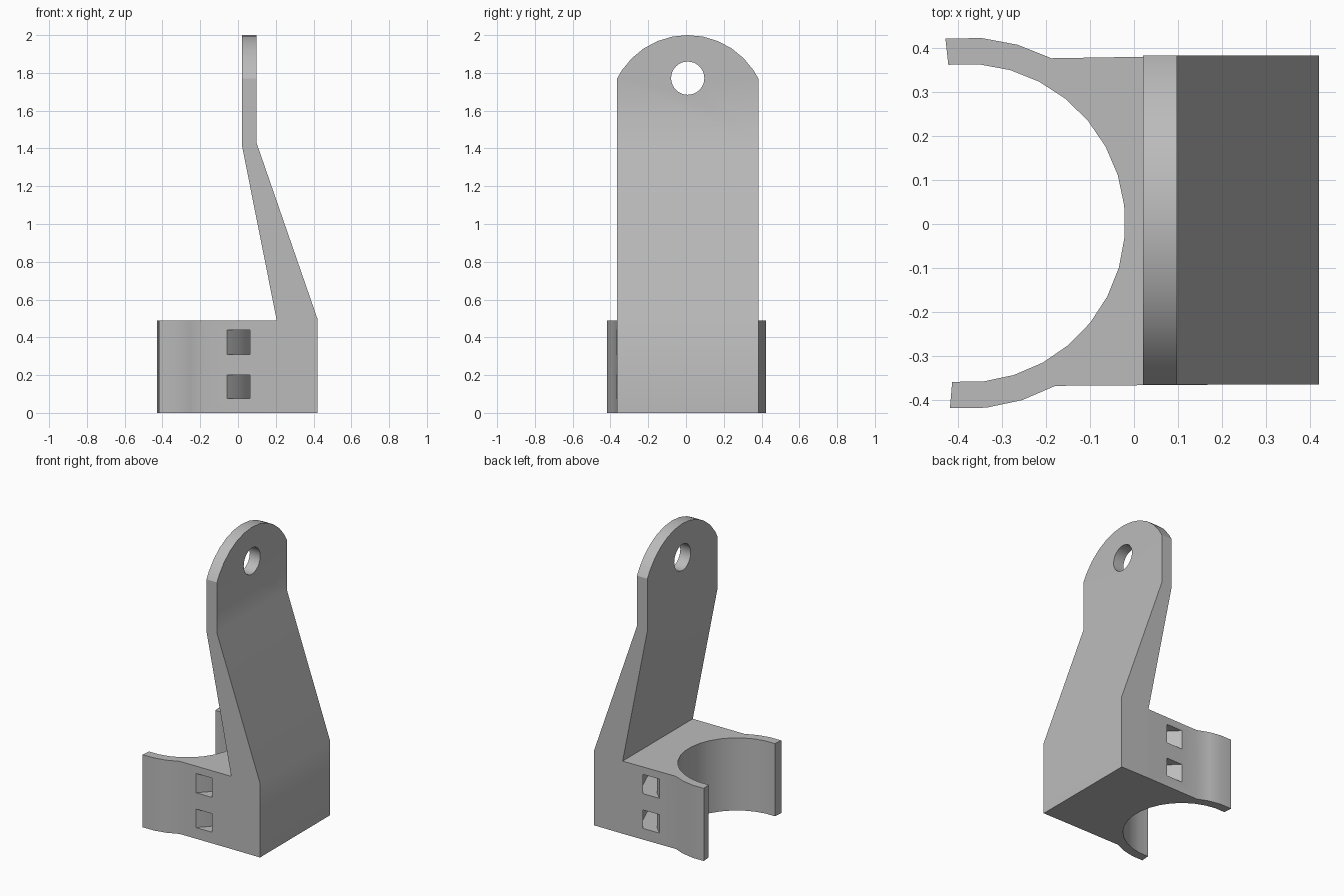
import bpy, bmesh
from math import cos, sin, pi, radians, sqrt
from mathutils import Vector

cube = bpy.data.objects.get("Cube")
if cube:
    bpy.data.objects.remove(cube, do_unlink=True)

grey = bpy.data.materials.new("light grey plastic")
grey.use_nodes = True
colour = (0.5, 0.5, 0.5, 1)
grey.diffuse_color = colour
grey.node_tree.nodes["Principled BSDF"].inputs["Base Color"].default_value = colour


def prism(name, outline, place, lift):
    """Extrude a 2D outline, mapped into space by place(u, v), along lift."""
    bm = bmesh.new()
    base = bm.faces.new([bm.verts.new(place(u, v)) for u, v in outline])
    top = bmesh.ops.extrude_face_region(bm, geom=[base])["geom"]
    bmesh.ops.translate(bm, vec=Vector(lift),
                        verts=[g for g in top if isinstance(g, bmesh.types.BMVert)])
    bmesh.ops.recalc_face_normals(bm, faces=bm.faces)
    mesh = bpy.data.meshes.new(name)
    bm.to_mesh(mesh)
    bm.free()
    mesh.materials.append(grey)
    obj = bpy.data.objects.new(name, mesh)
    bpy.context.collection.objects.link(obj)
    return obj


def combine(target, tool, operation):
    """Apply a boolean and discard the tool object."""
    bpy.context.view_layer.objects.active = target
    mod = target.modifiers.new("cut", "BOOLEAN")
    mod.operation, mod.object, mod.solver = operation, tool, "EXACT"
    bpy.ops.object.modifier_apply(modifier=mod.name)
    bpy.data.objects.remove(tool, do_unlink=True)


STEP = 2 * pi / 32
TILT = radians(0.7)
CX, CY = -0.382, 0.002          # clamp bore centre
Y0, Y1 = -0.365, 0.383          # sides of the arm
BASE_H, JOIN_X = 0.49, 0.205


def arc(radius, first, last):
    """Points about the bore, on half steps of a 32-sided circle."""
    turn = 1 if last > first else -1
    angles = [(k + 0.5) * STEP + TILT for k in range(first, last + turn, turn)]
    return [(CX + radius * cos(a), CY + radius * sin(a)) for a in angles]


# Open clamp: inner bore, then the outer lips and straight flanks
clamp_outline = (arc(0.362, -9, 8) + arc(0.422, 8, 5)
                 + [(JOIN_X, Y1), (JOIN_X, Y0)] + arc(0.422, -6, -9))
clamp = prism("clamp", clamp_outline, lambda x, y: (x, y, 0), (0, 0, BASE_H))

# Curved strap channels wrapping around the bore
for z, height in ((0.075, 0.125), (0.31, 0.13)):
    ring = arc(0.578, -9, 8) + arc(0.492, 8, -9)
    channel = prism("strap_channel", ring, lambda x, y: (x, y, z), (0, 0, height))
    combine(clamp, channel, "DIFFERENCE")

# Bent arm side profile
side = [(JOIN_X, 0), (JOIN_X, BASE_H), (0.02, 1.42), (0.02, 2.1),
        (0.098, 2.1), (0.098, 1.43), (0.42, 0.5), (0.42, 0)]
arm = prism("arm", side, lambda x, z: (x, Y0, z), (0, Y1 - Y0, 0))

# Rounded arm top
mid, half, rise = (Y0 + Y1) / 2, (Y1 - Y0) / 2, 0.23
radius = (half ** 2 + rise ** 2) / (2 * rise)
crown = [(mid + radius * sin(k * STEP), 2 - radius + radius * cos(k * STEP))
         for k in range(-5, 6)]
shoulder = 2 - rise
front = ([(Y0 - 0.1, -0.1), (Y0 - 0.1, shoulder), (Y0, shoulder)] + crown
         + [(Y1, shoulder), (Y1 + 0.1, shoulder), (Y1 + 0.1, -0.1)])
trim = prism("crown_trim", front, lambda y, z: (-1, y, z), (2, 0, 0))
combine(arm, trim, "INTERSECT")

# Pivot hole
hole = [(mid + 0.088 * cos(k * STEP), 1.772 + 0.088 * sin(k * STEP)) for k in range(32)]
combine(arm, prism("pivot_hole", hole, lambda y, z: (-1, y, z), (2, 0, 0)), "DIFFERENCE")

# Join into one bracket with soft curves and crisp edges
combine(clamp, arm, "UNION")
clamp.name = clamp.data.name = "clamp_bracket"
bpy.ops.object.select_all(action="DESELECT")
clamp.select_set(True)
bpy.context.view_layer.objects.active = clamp
bpy.ops.object.shade_smooth_by_angle(angle=radians(30))
weighted = clamp.modifiers.new("even shading", "WEIGHTED_NORMAL")
weighted.keep_sharp = True
